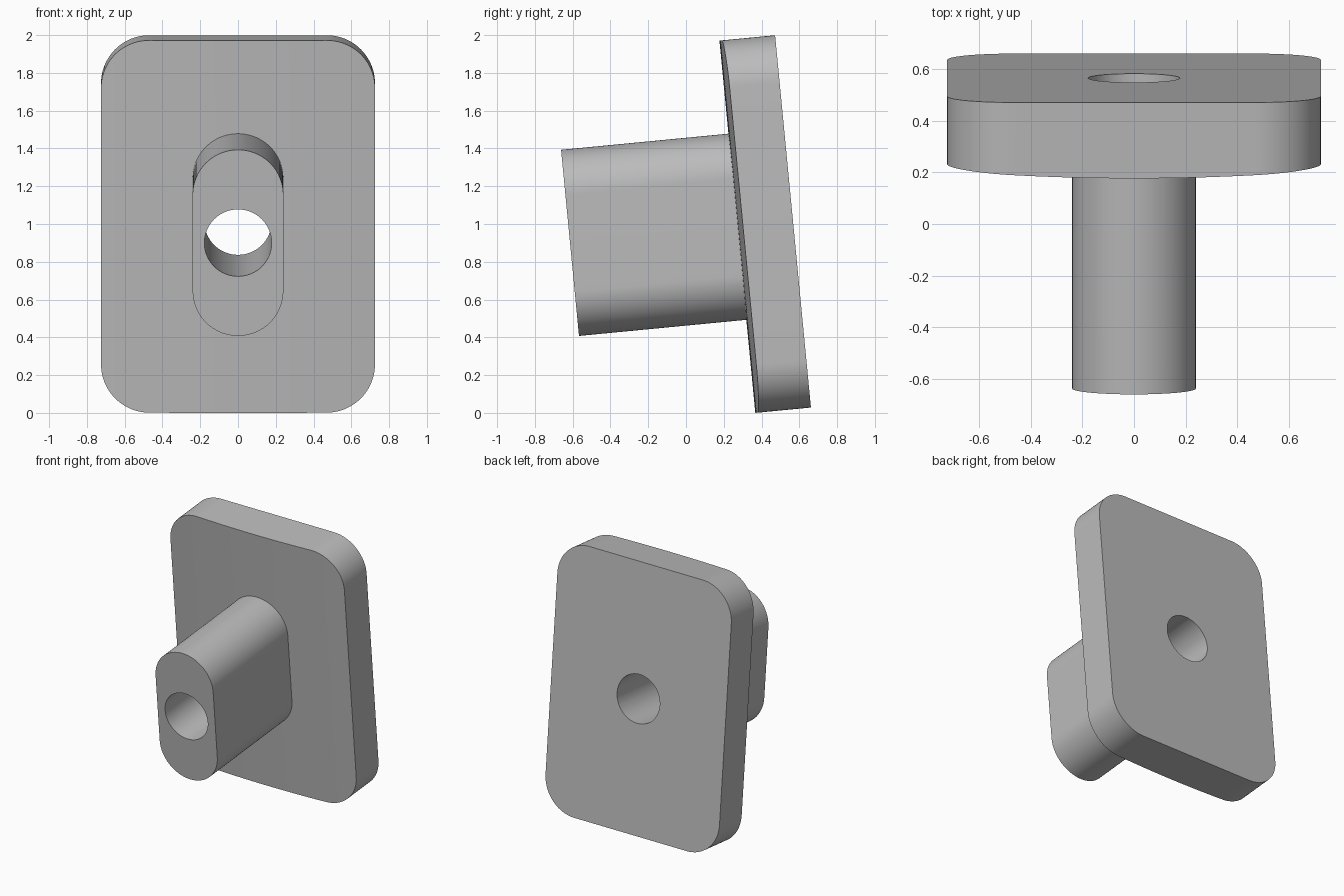
import bpy, bmesh, math
from mathutils import Matrix, Vector

old = bpy.data.objects.get("Cube")
if old:
    bpy.data.objects.remove(old, do_unlink=True)

TILT = math.radians(5.5)
HALF_W, HALF_H, CORNER, THICK, BULGE = 0.725, 0.99, 0.255, 0.296, 0.03
POST_R, POST_HALF_H, POST_FRONT = 0.24, 0.495, -1.186
HOLE_R = 0.178

grey = bpy.data.materials.new("plain grey")
grey.use_nodes = True
grey.diffuse_color = (0.5, 0.5, 0.5, 1)
grey.node_tree.nodes["Principled BSDF"].inputs["Base Color"].default_value = (0.5, 0.5, 0.5, 1)


def outline(half_w, half_h, radius, steps=24):
    """Rounded rectangle in x and z."""
    pts = []
    for i, (sx, sz) in enumerate([(1, 1), (-1, 1), (-1, -1), (1, -1)]):
        for k in range(steps + 1):
            a = math.pi / 2 * (i + k / steps)
            p = Vector((sx * (half_w - radius) + radius * math.cos(a),
                        sz * (half_h - radius) + radius * math.sin(a)))
            if not pts or (p - pts[-1]).length > 1e-5:
                pts.append(p)
    if (pts[0] - pts[-1]).length < 1e-5:
        pts.pop()
    return pts


def finish(name, bm):
    bmesh.ops.recalc_face_normals(bm, faces=bm.faces)
    mesh = bpy.data.meshes.new(name)
    bm.to_mesh(mesh)
    bm.free()
    mesh.materials.append(grey)
    obj = bpy.data.objects.new(name, mesh)
    bpy.context.collection.objects.link(obj)
    return obj


def prism(name, pts, y0, y1):
    bm = bmesh.new()
    face = bm.faces.new([bm.verts.new((p.x, y0, p.y)) for p in pts])
    new = bmesh.ops.extrude_face_region(bm, geom=[face])["geom"]
    bmesh.ops.translate(bm, vec=(0, y1 - y0, 0),
                        verts=[v for v in new if isinstance(v, bmesh.types.BMVert)])
    return finish(name, bm)


def bulged_plate(name):
    """Rounded plate with a flat back and a front bowed across its width."""
    flat, steps = HALF_W - CORNER, 20
    cols = [(flat * i / 12, HALF_H) for i in range(12)]
    cols += [(flat + CORNER * math.sin(a), HALF_H - CORNER + CORNER * math.cos(a))
             for a in (math.pi / 2 * k / steps for k in range(steps + 1))]
    cols = [(-x, h) for x, h in reversed(cols[1:])] + cols
    bm = bmesh.new()
    rings = []
    for x, h in cols:
        front = -THICK + BULGE * (x / HALF_W) ** 2
        rings.append([bm.verts.new((x, y, z))
                      for y, z in ((front, -h), (front, h), (0, h), (0, -h))])
    for a, b in zip(rings, rings[1:]):
        for i in range(4):
            j = (i + 1) % 4
            bm.faces.new((a[i], a[j], b[j], b[i]))
    bm.faces.new(rings[0])
    bm.faces.new(rings[-1])
    return finish(name, bm)


def combine(target, tool, operation):
    bpy.context.view_layer.objects.active = target
    mod = target.modifiers.new(operation.lower(), 'BOOLEAN')
    mod.object, mod.operation, mod.solver = tool, operation, 'EXACT'
    bpy.ops.object.modifier_apply(modifier=mod.name)
    bpy.data.objects.remove(tool, do_unlink=True)


# Plate, slot-shaped post and the bore through both
body = bulged_plate("plate_with_post")
post = prism("post", outline(POST_R, POST_HALF_H, POST_R), POST_FRONT, -THICK / 2)
combine(body, post, 'UNION')
bore = prism("bore", outline(HOLE_R, HOLE_R, HOLE_R, 16), POST_FRONT - 0.2, 0.2)
combine(body, bore, 'DIFFERENCE')

# Lean the plate back and centre it on the ground
body.data.transform(Matrix.Rotation(TILT, 4, 'X'))
ys = [v.co.y for v in body.data.vertices]
low = min(v.co.z for v in body.data.vertices)
body.data.transform(Matrix.Translation((0, -(min(ys) + max(ys)) / 2, -low)))

bpy.ops.object.select_all(action='DESELECT')
body.select_set(True)
bpy.context.view_layer.objects.active = body
bpy.ops.object.shade_smooth_by_angle(angle=math.radians(30))
